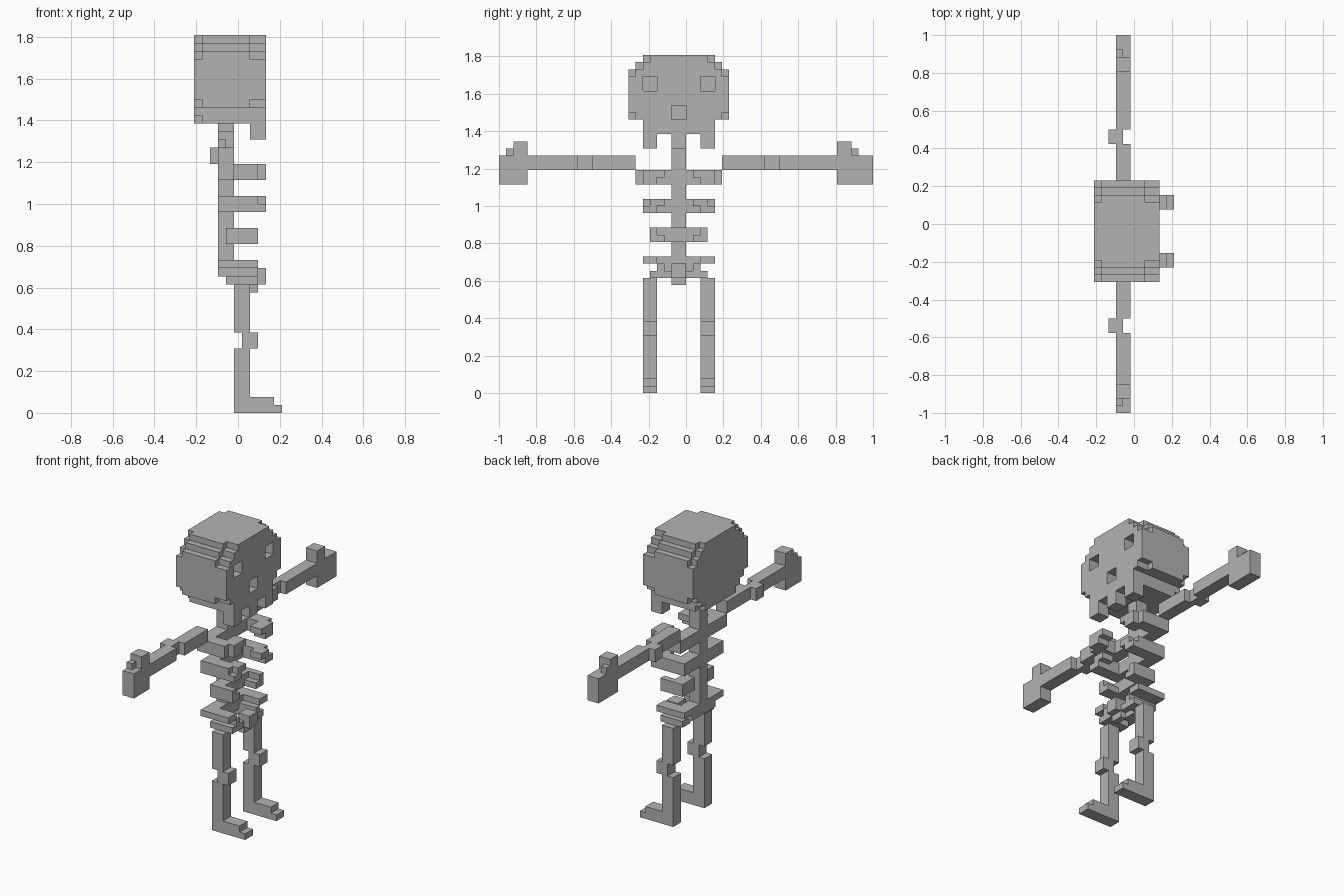
import bpy, bmesh

if "Cube" in bpy.data.objects:
    bpy.data.objects.remove(bpy.data.objects["Cube"])

U = 2 / 52          # size of one cube cell
MID = -2            # y -> MID - y mirrors across the spine

mat = bpy.data.materials.new("bone grey")
mat.diffuse_color = (0.45, 0.45, 0.45, 1)
mat.use_nodes = True
mat.node_tree.nodes["Principled BSDF"].inputs["Base Color"].default_value = mat.diffuse_color

parts = {}


def cells(boxes):
    """Cells filled by boxes given as (x0, x1, y0, y1, z0, z1)."""
    return {(i, j, k) for x0, x1, y0, y1, z0, z1 in boxes
            for i in range(x0, x1) for j in range(y0, y1) for k in range(z0, z1)}


def mirrored(boxes):
    return [(a, b, MID - d, MID - c, e, f) for a, b, c, d, e, f in boxes]


def both(boxes):
    return boxes + mirrored(boxes)


def add(name, boxes, cuts=()):
    parts[name] = cells(boxes) - cells(cuts)


# Skull: middle slab, smaller rounded end slabs, teeth; eyes and nose cut out
skull = [(1, 7, -6, 4, 36, 47), (1, 7, -7, 5, 38, 46), (1, 7, -8, 6, 38, 45)]
for x0, x1 in ((0, 1), (7, 9)):
    skull += [(x0, x1, -5, 3, 36, 47), (x0, x1, -6, 4, 37, 46),
              (x0, x1, -7, 5, 38, 45), (x0, x1, -8, 6, 39, 44)]
skull += [(7, 9, -6, 4, 36, 38)]
skull += both([(7, 9, -6, -4, 34, 36)]) + [(7, 9, -2, 0, 34, 36)]
add("skull", skull,
    both([(7, 9, -6, -4, 42, 44)]) + [(7, 9, -2, 0, 38, 40)])

# Spine
add("spine", [(3, 5, -2, 0, 17, 36)])

# Ribs: back bar, side bars, inward front tips
add("upper_rib", [(3, 5, -7, 5, 29, 31)] + both([
    (3, 8, -7, -5, 29, 31), (7, 9, -6, -4, 29, 31), (7, 9, -4, -3, 30, 31)]))
add("middle_rib", [(3, 5, -6, 4, 25, 27)] + both([
    (3, 8, -6, -4, 25, 27), (7, 9, -6, -4, 25, 26), (7, 9, -5, -3, 26, 27)]))
add("lower_rib", [(4, 6, -5, 3, 21, 23)] + both([
    (4, 8, -5, -4, 21, 23), (6, 8, -4, -3, 21, 22)]))

# Pelvis: back bar, hip wings, front bridge and tail
add("pelvis", [(3, 5, -4, 2, 17, 19), (7, 9, -2, 0, 16, 18), (7, 8, -2, 0, 15, 16)]
    + both([(3, 8, -6, -4, 18, 19), (4, 8, -4, -3, 17, 18),
            (4, 8, -5, -3, 16, 17), (7, 8, -3, -2, 16, 17)]))

# Legs: thigh, knee, shin, foot, toe
leg = [(5, 7, -6, -4, 10, 16), (6, 8, -6, -4, 8, 10), (5, 7, -6, -4, 0, 8),
       (5, 10, -6, -4, 0, 2), (10, 11, -6, -4, 0, 1)]
add("right_leg", leg)
add("left_leg", mirrored(leg))

# Arms: upper arm, elbow, forearm
add("right_arm", [(3, 5, -13, -7, 31, 33), (2, 4, -15, -13, 31, 33),
                  (3, 5, -22, -15, 31, 33)])
add("left_arm", [(3, 5, 5, 11, 31, 33), (2, 4, 11, 13, 31, 33),
                 (3, 5, 13, 21, 31, 33)])

# Hands: palm, thumb, thumb tip
add("right_hand", [(3, 5, -26, -22, 29, 33), (3, 5, -24, -22, 33, 35),
                   (3, 4, -25, -24, 33, 34)])
add("left_hand", [(3, 5, 21, 26, 29, 33), (3, 5, 21, 23, 33, 35),
                  (3, 4, 23, 24, 33, 34)])

# Skin every part with only its exposed cell faces
filled = set().union(*parts.values())


def skin(name, part):
    bm = bmesh.new()
    verts = {}

    def vert(p):
        if p not in verts:
            verts[p] = bm.verts.new(((p[0] - 5.5) * U, p[1] * U, p[2] * U))
        return verts[p]

    for c in sorted(part):
        for axis in range(3):
            b, d = (axis + 1) % 3, (axis + 2) % 3
            for side in (0, 1):
                n = list(c)
                n[axis] += 2 * side - 1
                if tuple(n) in filled:
                    continue
                ring = []
                for s, t in ((0, 0), (1, 0), (1, 1), (0, 1)):
                    p = list(c)
                    p[axis] += side
                    p[b] += s
                    p[d] += t
                    ring.append(vert(tuple(p)))
                bm.faces.new(ring if side else ring[::-1])
    bmesh.ops.dissolve_limit(bm, angle_limit=0.01, verts=bm.verts[:],
                             edges=bm.edges[:], delimit={'NORMAL'})
    me = bpy.data.meshes.new(name)
    bm.to_mesh(me)
    bm.free()
    me.materials.append(mat)
    bpy.context.collection.objects.link(bpy.data.objects.new(name, me))


for name, part in parts.items():
    skin(name, part)
